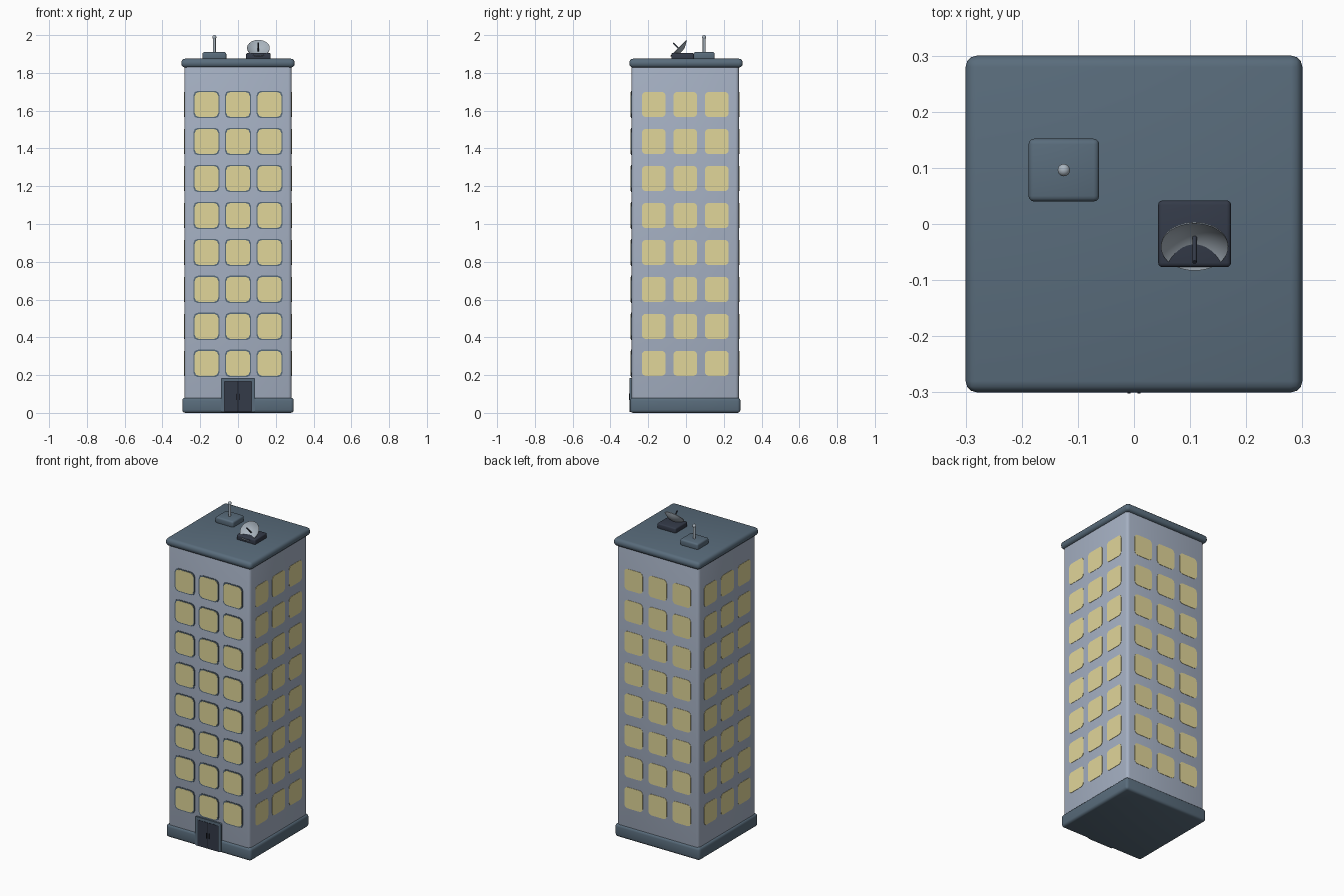
import bpy, bmesh, math
from mathutils import Matrix, Vector

old = bpy.data.objects.get("Cube")
if old:
    bpy.data.objects.remove(old, do_unlink=True)


def material(name, r, g, b):
    m = bpy.data.materials.new(name)
    m.use_nodes = True
    m.diffuse_color = (r, g, b, 1)
    bsdf = next(n for n in m.node_tree.nodes if n.type == 'BSDF_PRINCIPLED')
    bsdf.inputs["Base Color"].default_value = (r, g, b, 1)
    bsdf.inputs["Roughness"].default_value = 0.6
    return m


WALL = material("wall_blue_grey", 0.38, 0.44, 0.55)
SLATE = material("slate_trim", 0.10, 0.15, 0.20)
GLASS = material("lit_window_yellow", 0.75, 0.67, 0.32)
DARK = material("dark_navy", 0.034, 0.043, 0.066)
METAL = material("light_metal", 0.40, 0.46, 0.52)
GAP = material("near_black", 0.01, 0.012, 0.018)


def finish(bm, name, mat, smooth=True):
    bmesh.ops.recalc_face_normals(bm, faces=bm.faces)
    mesh = bpy.data.meshes.new(name)
    bm.to_mesh(mesh)
    bm.free()
    mesh.materials.append(mat)
    for p in mesh.polygons:
        p.use_smooth = smooth
    ob = bpy.data.objects.new(name, mesh)
    bpy.context.collection.objects.link(ob)
    return ob


def soft_box(name, mat, x, y, z, bevel, segments=3):
    """Rounded box from (low, high) ranges, large faces fanned to a centre."""
    bm = bmesh.new()
    bmesh.ops.create_cube(bm, size=1)
    lo, hi = Vector((x[0], y[0], z[0])), Vector((x[1], y[1], z[1]))
    for v in bm.verts:
        v.co = (lo + hi) / 2 + v.co * (hi - lo)
    bmesh.ops.bevel(bm, geom=bm.edges[:], offset=bevel, segments=segments,
                    profile=0.5, affect='EDGES')
    caps = sorted(bm.faces, key=lambda f: -f.calc_area())[:6]
    bmesh.ops.poke(bm, faces=[f for f in caps if abs(f.normal.z) > 0.9])
    return finish(bm, name, mat)


def add_plate(bm, matrix, w, h, depth, radius, segments):
    """Rounded rectangle in local XZ, extruded towards local -Y."""
    ring = []
    for k, (sx, sz) in enumerate(((1, 1), (-1, 1), (-1, -1), (1, -1))):
        for i in range(segments + 1):
            a = (k + i / segments) * math.pi / 2
            ring.append((sx * (w / 2 - radius) + radius * math.cos(a),
                         sz * (h / 2 - radius) + radius * math.sin(a)))
    back = [bm.verts.new(matrix @ Vector((px, 0, pz))) for px, pz in ring]
    front = [bm.verts.new(matrix @ Vector((px, -depth, pz))) for px, pz in ring]
    bm.faces.new(back)
    bm.faces.new(front)
    for i in range(len(ring)):
        j = (i + 1) % len(ring)
        bm.faces.new((back[i], back[j], front[j], front[i]))


def rod(name, mat, start, end, radius, sides=16):
    start, end = Vector(start), Vector(end)
    axis = end - start
    bm = bmesh.new()
    bmesh.ops.create_cone(
        bm, cap_ends=True, segments=sides, radius1=radius, radius2=radius,
        depth=axis.length,
        matrix=Matrix.Translation((start + end) / 2)
        @ axis.to_track_quat('Z', 'Y').to_matrix().to_4x4())
    ob = finish(bm, name, mat)
    for p in ob.data.polygons:
        p.use_smooth = len(p.vertices) == 4
    return ob


# Main masses
CY = -0.004
HALF = 0.284
soft_box("tower_walls", WALL, (-HALF, HALF), (CY - HALF, CY + HALF), (0.03, 1.85), 0.018)
soft_box("base_plinth", SLATE, (-0.295, 0.295), (CY - 0.292, CY + 0.292), (0, 0.08), 0.016)
soft_box("roof_slab", SLATE, (-0.30, 0.30), (-0.30, 0.30), (1.828, 1.875), 0.02)

# Window grids on the four sides, framed on the front only
COLUMNS = (-0.167, 0, 0.167)
ROWS = [0.262 + 0.1958 * i for i in range(8)]


def window_grid(name, mat, turn, w, h, depth, radius, segments):
    bm = bmesh.new()
    side = Matrix.Translation((0, CY, 0)) @ Matrix.Rotation(turn * math.pi / 2, 4, 'Z')
    for cx in COLUMNS:
        for cz in ROWS:
            add_plate(bm, side @ Matrix.Translation((cx, -HALF + 0.002, cz)),
                      w, h, depth, radius, segments)
    return finish(bm, name, mat, smooth=False)


window_grid("front_window_frames", SLATE, 0, 0.138, 0.145, 0.005, 0.024, 2)
window_grid("front_windows", GLASS, 0, 0.126, 0.133, 0.0065, 0.024, 2)
for turn, label in ((1, "left"), (2, "back"), (3, "right")):
    window_grid(label + "_windows", GLASS, turn, 0.126, 0.133, 0.004, 0.022, 4)


# Entrance: frame, two leaves, centre gap, handles
def entrance_part(name, mat, x, z, w, h, y_front, radius):
    bm = bmesh.new()
    add_plate(bm, Matrix.Translation((x, -0.28, z)), w, h, -0.28 - y_front, radius, 3)
    return finish(bm, name, mat, smooth=False)


entrance_part("door_frame", SLATE, 0, 0.0945, 0.182, 0.181, -0.2985, 0.01)
entrance_part("door_gap", GAP, 0, 0.087, 0.146, 0.162, -0.2992, 0.003)
for s, label in ((1, "left"), (-1, "right")):
    entrance_part(label + "_door", DARK, s * 0.037, 0.087, 0.07, 0.160, -0.3, 0.003)
    entrance_part(label + "_door_handle", GAP, s * 0.009, 0.085, 0.005, 0.035, -0.302, 0.002)

# Antenna
AX, AY = -0.125, 0.096
soft_box("antenna_base", SLATE, (AX - 0.063, AX + 0.063), (AY - 0.056, AY + 0.056),
         (1.868, 1.91), 0.01)
rod("antenna_mast", METAL, (AX, AY, 1.90), (AX, AY, 1.985), 0.0075)
bm = bmesh.new()
bmesh.ops.create_uvsphere(bm, u_segments=20, v_segments=12, radius=0.011,
                          matrix=Matrix.Translation((AX, AY, 1.989)))
finish(bm, "antenna_tip", METAL)

# Satellite dish: stand, bowl lathed around its axis, feed arm
DX = 0.108
soft_box("dish_base", DARK, (DX - 0.065, DX + 0.065), (-0.077, 0.042), (1.868, 1.905), 0.008)
centre = Vector((DX, -0.041, 1.932))
axis = Vector((0, -0.71, 0.70)).normalized()
RADIUS, DEPTH, THICK = 0.06, 0.024, 0.003
profile = []
for i in range(9):
    r = RADIUS * i / 8
    profile.append(Vector((r, 0, DEPTH * ((r / RADIUS) ** 2 - 1))))
profile += [p - Vector((0, 0, THICK)) for p in reversed(profile)]
bm = bmesh.new()
verts = [bm.verts.new(p) for p in profile]
edges = [bm.edges.new(pair) for pair in zip(verts, verts[1:])]
bmesh.ops.spin(bm, geom=verts + edges, axis=(0, 0, 1), cent=(0, 0, 0),
               angle=math.tau, steps=40, use_merge=True)
bmesh.ops.remove_doubles(bm, verts=bm.verts, dist=0.0001)
bmesh.ops.transform(bm, verts=bm.verts, matrix=Matrix.Translation(centre)
                    @ axis.to_track_quat('Z', 'Y').to_matrix().to_4x4())
dish = finish(bm, "dish_bowl", METAL)
bpy.ops.object.select_all(action='DESELECT')
dish.select_set(True)
bpy.context.view_layer.objects.active = dish
bpy.ops.object.shade_smooth_by_angle(angle=math.radians(40))
rod("dish_feed_arm", DARK, centre - axis * DEPTH, centre + axis * 0.038, 0.004)
